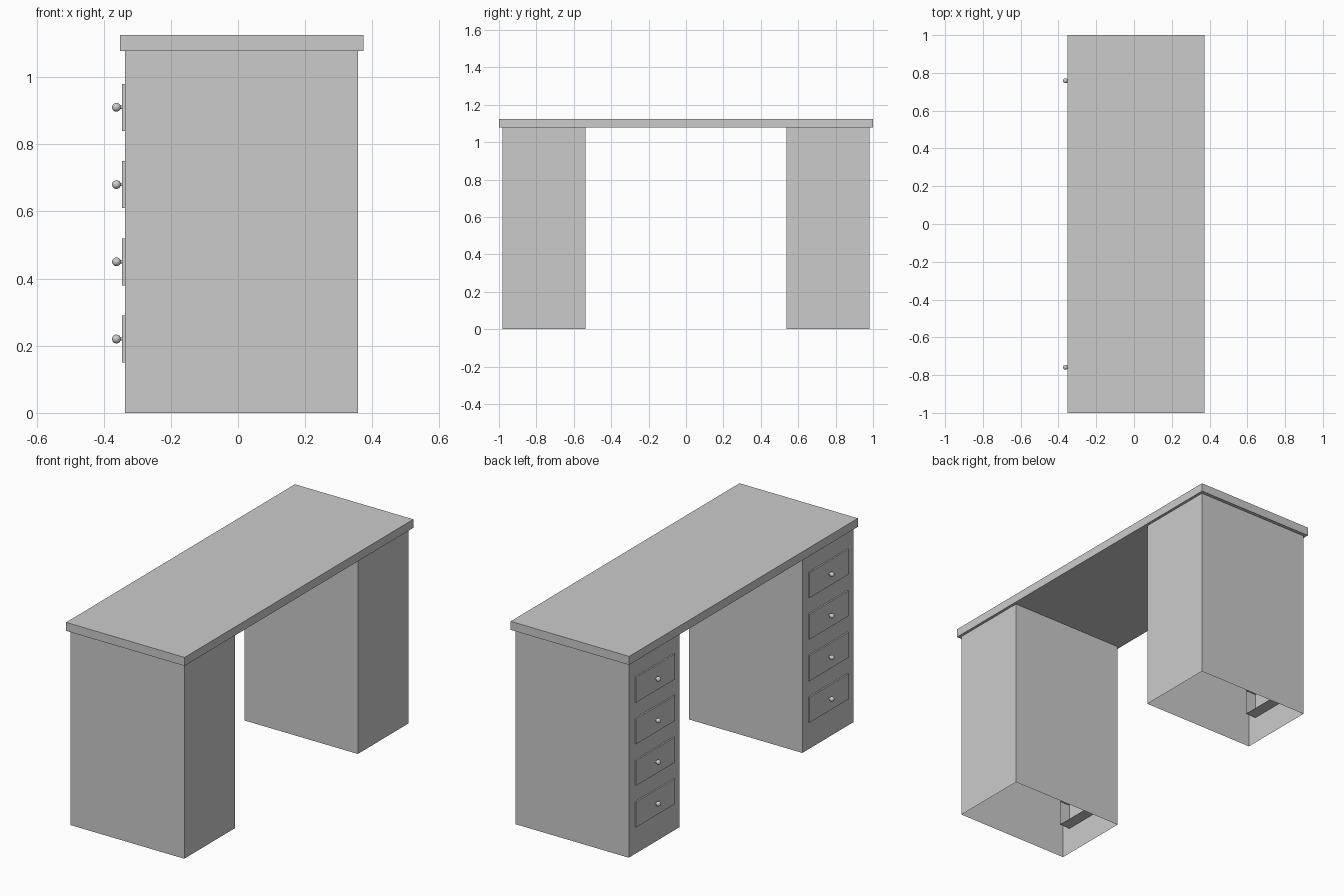
import bpy, bmesh
from mathutils import Matrix, Vector

if "Cube" in bpy.data.objects:
    bpy.data.objects.remove(bpy.data.objects["Cube"])


def make_object(name, bm):
    mesh = bpy.data.meshes.new(name)
    bm.to_mesh(mesh)
    bm.free()
    ob = bpy.data.objects.new(name, mesh)
    bpy.context.collection.objects.link(ob)
    return ob


def box(name, lo, hi, open_dir=None):
    """Axis-aligned box; the face pointing along open_dir is left out."""
    lo, hi = Vector(lo), Vector(hi)
    bm = bmesh.new()
    bmesh.ops.create_cube(bm, size=1, matrix=Matrix.Translation((lo + hi) / 2)
                          @ Matrix.Diagonal((*(hi - lo), 1)))
    if open_dir:
        bm.normal_update()
        gone = [f for f in bm.faces if f.normal.dot(Vector(open_dir)) > 0.9]
        bmesh.ops.delete(bm, geom=gone, context='FACES_ONLY')
    return make_object(name, bm)


def knob(name, y, z):
    """Round pull on a short stem, pointing to -x."""
    bm = bmesh.new()
    bmesh.ops.create_uvsphere(bm, u_segments=24, v_segments=12, radius=0.013,
                              matrix=Matrix.Translation((-0.362, y, z)))
    turn = Matrix.Rotation(1.570796, 4, 'Y')
    bmesh.ops.create_cone(bm, cap_ends=True, segments=16, radius1=0.005,
                          radius2=0.005, depth=0.018,
                          matrix=Matrix.Translation((-0.348, y, z)) @ turn)
    for f in bm.faces:
        f.smooth = len(f.verts) <= 4
    return make_object(name, bm)


# Desk top
box("desk_top", (-0.352, -1, 1.078), (0.373, 1, 1.125))

# Two pedestals with open undersides, each with four drawers on the -x side
for side, tag in ((-1, "front"), (1, "back")):
    yc = side * 0.7585
    box(f"{tag}_pedestal", (-0.337, yc - 0.2225, 0), (0.358, yc + 0.2225, 1.078),
        open_dir=(0, 0, -1))
    for i in range(4):
        z = 0.22 + 0.23 * i
        # Shallow drawer shell, open toward the inside of the pedestal
        box(f"{tag}_drawer_{i + 1}", (-0.345, yc - 0.17, z - 0.07),
            (-0.272, yc + 0.17, z + 0.07), open_dir=(1, 0, 0))
        knob(f"{tag}_knob_{i + 1}", yc, z)
